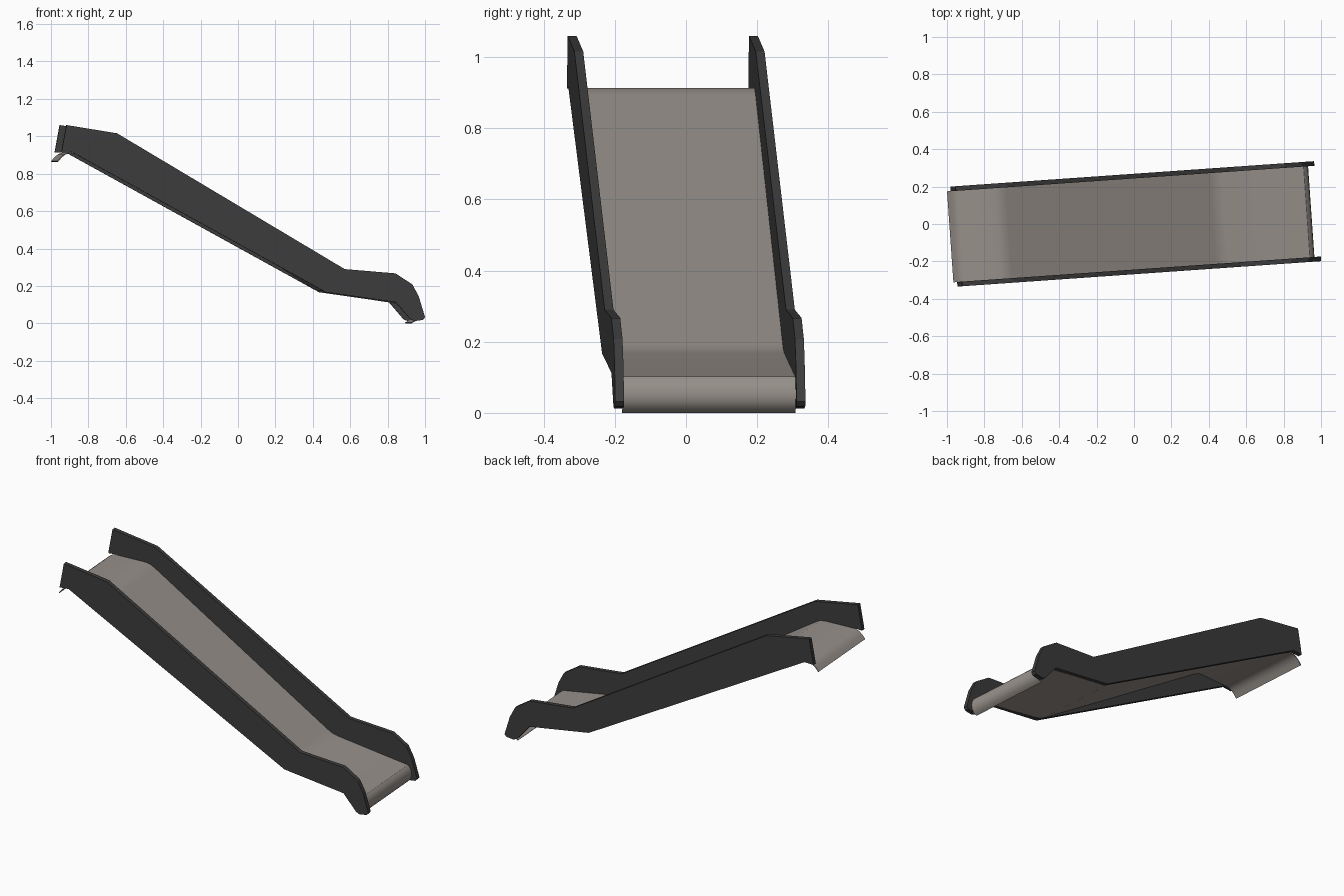
import bpy, bmesh, math
from mathutils import Matrix

if "Cube" in bpy.data.objects:
    bpy.data.objects.remove(bpy.data.objects["Cube"])

TURN = Matrix.Rotation(math.radians(4.0), 4, 'Z')  # slide stands slightly askew


def material(name, rgb):
    m = bpy.data.materials.new(name)
    m.diffuse_color = (*rgb, 1)
    m.use_nodes = True
    m.node_tree.nodes["Principled BSDF"].inputs["Base Color"].default_value = m.diffuse_color
    return m


dark = material("charcoal", (0.046, 0.046, 0.046))
steel = material("warm steel", (0.31, 0.28, 0.255))


def prism(name, profile, v0, v1, mat):
    """Extrude a closed (x, z) outline from y = v0 to y = v1."""
    bm = bmesh.new()
    face = bm.faces.new([bm.verts.new((x, v0, z)) for x, z in profile])
    ext = bmesh.ops.extrude_face_region(bm, geom=[face])
    moved = [g for g in ext["geom"] if isinstance(g, bmesh.types.BMVert)]
    bmesh.ops.translate(bm, verts=moved, vec=(0, v1 - v0, 0))
    bmesh.ops.recalc_face_normals(bm, faces=bm.faces)
    bm.transform(TURN)
    me = bpy.data.meshes.new(name)
    bm.to_mesh(me)
    bm.free()
    me.materials.append(mat)
    ob = bpy.data.objects.new(name, me)
    bpy.context.collection.objects.link(ob)
    return ob


# Side panels
panel = [(-.938, 1.06), (-.965, .912), (-.908, .915), (.453, .166),
         (.827, .113), (.905, .022), (.927, .012), (.972, .018), (.984, .032),
         (.95, .144), (.916, .208), (.825, .267), (.553, .29), (-.667, 1.016)]
prism("left_side_panel", panel, -.268, -.243, dark)
prism("right_side_panel", panel, .243, .268, dark)

# Sliding sheet: top lip, platform, chute, run-out and rolled end
path = [(-.985, .872), (-.965, .895), (-.945, .911), (-.92, .919), (-.73, .919),
        (-.70, .914), (-.67, .898), (.42, .198), (.45, .182), (.485, .173),
        (.925, .107), (.938, .095), (.947, .076), (.95, .055),
        (.946, .034), (.934, .016), (.914, .005)]


def offset(pts, d):
    """Shift an open path sideways by d to give the sheet its thickness."""
    out = []
    for i, (x, z) in enumerate(pts):
        a, b = pts[max(i - 1, 0)], pts[min(i + 1, len(pts) - 1)]
        dx, dz = b[0] - a[0], b[1] - a[1]
        n = math.hypot(dx, dz)
        out.append((x + dz / n * d, z - dx / n * d))
    return out


sheet = prism("sliding_sheet", path + offset(path, .005)[::-1], -.244, .244, steel)
# Rest the lowest edge on the ground
low = min(v.co.z for v in sheet.data.vertices)
for v in sheet.data.vertices:
    v.co.z -= low

bpy.context.view_layer.objects.active = sheet
sheet.select_set(True)
bpy.ops.object.shade_smooth_by_angle(angle=math.radians(32))
